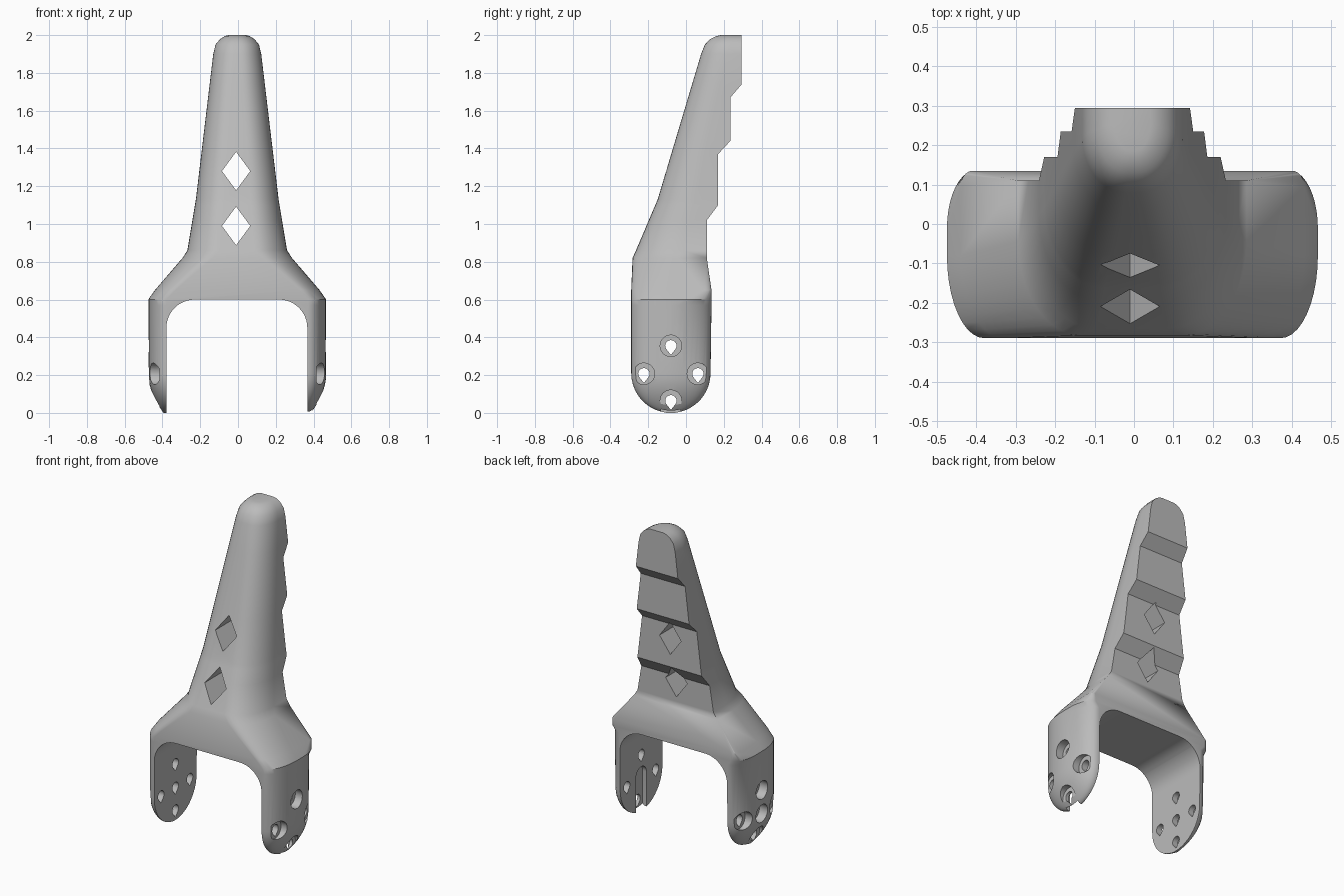
import bpy, bmesh, math
from mathutils import Vector

if "Cube" in bpy.data.objects:
    bpy.data.objects.remove(bpy.data.objects["Cube"], do_unlink=True)

CX = -0.004      # body centre line
LEG_Y = -0.08    # leg centre depth
LEG_R = 0.21     # leg half depth
STEPS = 10       # points per rounded corner

grey = bpy.data.materials.new("grey_plastic")
grey.use_nodes = True
grey.diffuse_color = (0.5, 0.5, 0.5, 1)
grey.node_tree.nodes["Principled BSDF"].inputs["Base Color"].default_value = (0.5, 0.5, 0.5, 1)


def lookup(table, z):
    """Linear interpolation of the table rows by their first column."""
    for a, b in zip(table, table[1:]):
        if z <= b[0]:
            t = (z - a[0]) / (b[0] - a[0])
            return [p + (q - p) * t for p, q in zip(a[1:], b[1:])]
    return table[-1][1:]


def make_object(name, bm):
    bmesh.ops.remove_doubles(bm, verts=bm.verts, dist=0.0004)
    bmesh.ops.recalc_face_normals(bm, faces=bm.faces)
    mesh = bpy.data.meshes.new(name)
    bm.to_mesh(mesh)
    bm.free()
    mesh.materials.append(grey)
    obj = bpy.data.objects.new(name, mesh)
    bpy.context.collection.objects.link(obj)
    return obj


def loft(name, rings):
    bm = bmesh.new()
    loops = [[bm.verts.new(p) for p in ring] for ring in rings]
    for a, b in zip(loops, loops[1:]):
        for i in range(len(a)):
            j = (i + 1) % len(a)
            bm.faces.new((a[i], a[j], b[j], b[i]))
    bm.faces.new(loops[0][::-1])
    bm.faces.new(loops[-1])
    return make_object(name, bm)


def prism(name, points, axis, start, end):
    """Extrude an outline along x (points are y, z) or y (points are x, z)."""
    def place(p, d):
        return (d, p[0], p[1]) if axis == "x" else (p[0], d, p[1])
    return loft(name, [[place(p, d) for p in points] for d in (start, end)])


def arc(cx, cz, r, start, end, n=12):
    angles = [math.radians(start + (end - start) * i / n) for i in range(n + 1)]
    return [(cx + r * math.cos(a), cz + r * math.sin(a)) for a in angles]


# Front and side shape: height, half width, front depth, corner width, corner depth
front = [
    (0.60, 0.471, -0.29, 0.095, 0.21),
    (0.65, 0.436, -0.29, 0.11, 0.21),
    (0.82, 0.290, -0.283, 0.16, 0.24),
    (0.86, 0.264, -0.265, 0.17, 0.25),
    (1.13, 0.219, -0.15, 0.15, 0.20),
    (1.90, 0.127, 0.08, 0.11, 0.14),
    (1.95, 0.115, 0.10, 0.10, 0.13),
    (1.98, 0.09, 0.13, 0.08, 0.11),
    (1.995, 0.065, 0.16, 0.06, 0.09),
    (2.00, 0.045, 0.185, 0.04, 0.07),
]
# Stepped back: height, depth, corner width, corner depth
back = [
    (0.57, 0.135, 0.095, 0.21),
    (0.65, 0.135, 0.03, 0.04),
    (0.82, 0.11, 0, 0),
    (1.02, 0.11, 0, 0),
    (1.10, 0.17, 0, 0),
    (1.37, 0.17, 0, 0),
    (1.44, 0.235, 0, 0),
    (1.67, 0.235, 0, 0),
    (1.74, 0.295, 0, 0),
    (2.00, 0.295, 0, 0),
]


def section(z, w, yf, rx, ry, yb, bx, by):
    half = []
    for i in range(STEPS + 1):
        a = math.pi / 2 * i / STEPS
        half.append((w - bx + bx * math.sin(a), yb - by + by * math.cos(a)))
    for i in range(STEPS + 1):
        a = math.pi / 2 * i / STEPS
        half.append((w - rx + rx * math.cos(a), yf + ry - ry * math.sin(a)))
    right = [(CX + x, y, z) for x, y in half]
    return right + [(CX - x, y, z) for x, y in reversed(half)]


# Rounded leg ends, then the shoulders and the tapering handle
rings = []
for i in range(11):
    a = math.radians(6 + 84 * i / 10)
    s = math.sin(a)
    z = 0 if i == 0 else LEG_R - LEG_R * math.cos(a)
    d = LEG_R * s
    w = 0.39 + 0.081 * s * s
    rings.append(section(z, w, LEG_Y - d, w - 0.376, d, LEG_Y + d, w - 0.376, d))
for z in sorted({row[0] for row in front + back}):
    rings.append(section(z, *lookup([(0.2,) + front[0][1:]] + front, z), *lookup(back, z)
                         if z > back[0][0] else back[0][1:]))
body = loft("fork_handle", rings)

# Cutters
cutters = []
left_x, right_x, top_z, r = 0.367, -0.379, 0.6, 0.15
opening = [(right_x, -0.2)] + [(left_x, -0.2)]
opening += arc(left_x - r, top_z - r, r, 0, 90) + arc(right_x + r, top_z - r, r, 90, 180)
cutters.append(prism("opening_cutter", opening, "y", -1, 1))

for z in (0.99, 1.28):
    diamond = [(-0.085, z), (-0.01, z - 0.102), (0.065, z), (-0.01, z + 0.102)]
    cutters.append(prism("diamond_cutter", diamond, "y", -1, 1))


def teardrop(y, z, r):
    return arc(y, z, r, -40, 220, 18) + [(y, z - 1.6 * r)]


spots = [(LEG_Y, 0.355), (LEG_Y - 0.143, 0.207), (LEG_Y + 0.143, 0.207), (LEG_Y, 0.064)]
for side in (-1, 1):
    for y, z in spots:
        cutters.append(prism("screw_hole_cutter", teardrop(y, z, 0.03), "x", side * 0.3, side * 0.6))
        cutters.append(prism("screw_head_cutter", arc(y, z, 0.057, 0, 345, 23), "x",
                             side * 0.415, side * 0.6))
# Centre hole on the right leg, slot inside the left leg
cutters.append(prism("centre_hole_cutter", teardrop(LEG_Y, 0.207, 0.03), "x", -0.6, -0.3))
cutters.append(prism("centre_head_cutter", arc(LEG_Y, 0.207, 0.057, 0, 345, 23), "x", -0.6, -0.415))
slot = [(LEG_Y - 0.052, -0.1), (LEG_Y + 0.052, -0.1)] + arc(LEG_Y, 0.225, 0.052, 0, 180)
cutters.append(prism("slot_cutter", slot, "x", 0.3, 0.395))

bpy.ops.object.select_all(action="DESELECT")
bpy.context.view_layer.objects.active = body
body.select_set(True)
for cutter in cutters:
    mod = body.modifiers.new("cut", "BOOLEAN")
    mod.operation = "DIFFERENCE"
    mod.solver = "EXACT"
    mod.object = cutter
    bpy.ops.object.modifier_apply(modifier=mod.name)
    bpy.data.objects.remove(cutter, do_unlink=True)

bpy.ops.object.shade_smooth_by_angle(angle=math.radians(30))
